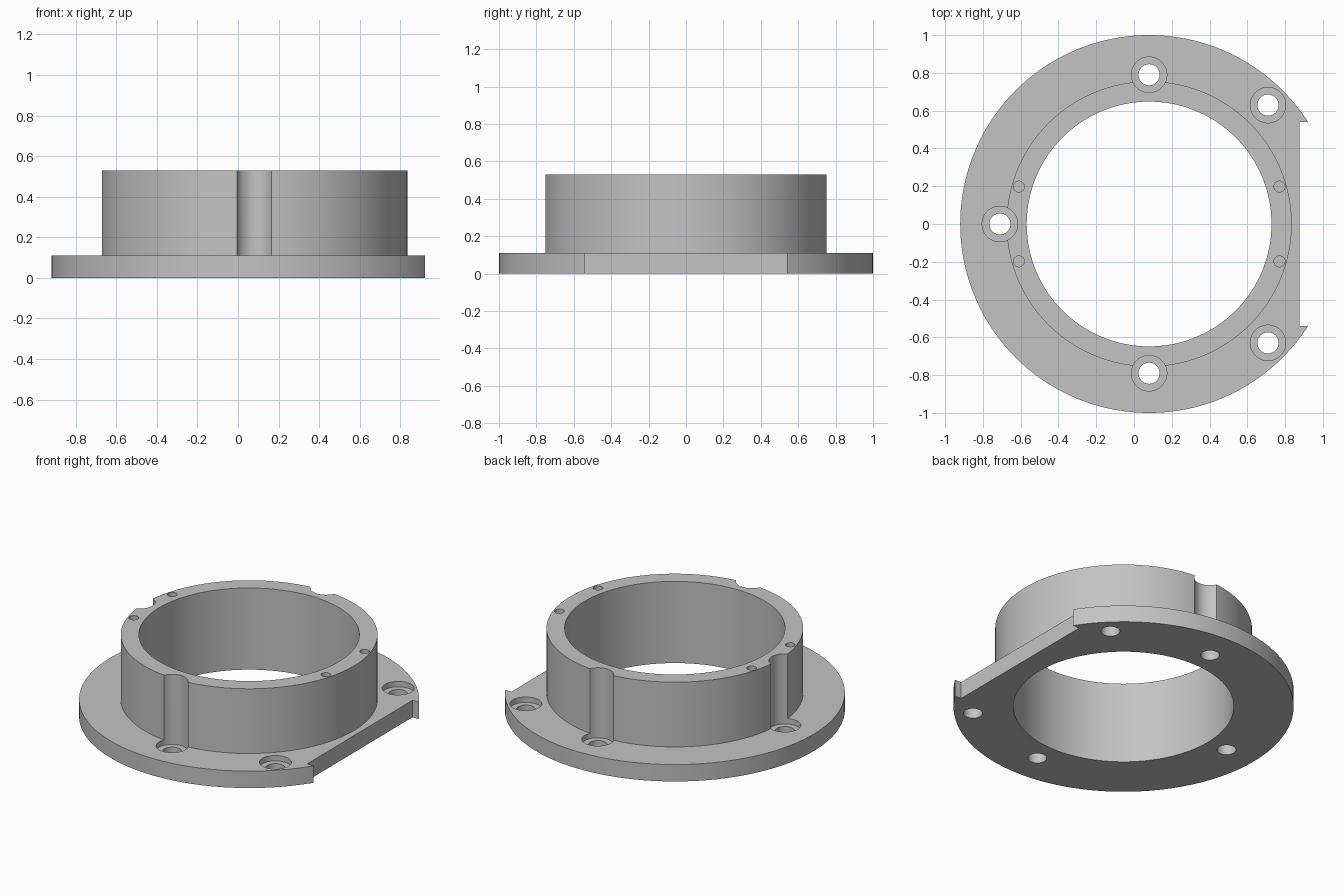
import bpy, bmesh
from math import radians, sin, cos, pi
from mathutils import Vector

cube = bpy.data.objects.get("Cube")
if cube:
    bpy.data.objects.remove(cube)

CX = 0.08              # ring axis
FLANGE_TOP, TOP = 0.11, 0.53

metal = bpy.data.materials.new("plain grey")
grey = (0.55, 0.55, 0.55, 1)
metal.diffuse_color = grey
metal.use_nodes = True
metal.node_tree.nodes["Principled BSDF"].inputs["Base Color"].default_value = grey


def add_object(name, bm):
    bmesh.ops.recalc_face_normals(bm, faces=bm.faces)
    mesh = bpy.data.meshes.new(name)
    bm.to_mesh(mesh)
    bm.free()
    mesh.materials.append(metal)
    obj = bpy.data.objects.new(name, mesh)
    bpy.context.collection.objects.link(obj)
    return obj


def lathe(name, profile, center, steps):
    """Revolve a closed (radius, z) profile about a vertical axis."""
    bm = bmesh.new()
    verts = [bm.verts.new((r, 0, z)) for r, z in profile]
    edges = [bm.edges.new((verts[i - 1], verts[i])) for i in range(len(verts))
             if profile[i - 1][0] + profile[i][0] > 0]
    bmesh.ops.spin(bm, geom=verts + edges, cent=(0, 0, 0), axis=(0, 0, 1),
                   angle=2 * pi, steps=steps, use_merge=True)
    bmesh.ops.remove_doubles(bm, verts=bm.verts, dist=1e-5)
    bmesh.ops.translate(bm, verts=bm.verts, vec=(*center, 0))
    return add_object(name, bm)


def cut(target, cutter):
    cutter.hide_render = True
    mod = target.modifiers.new("cut", 'BOOLEAN')
    mod.operation, mod.solver, mod.object = 'DIFFERENCE', 'EXACT', cutter
    bpy.context.view_layer.objects.active = target
    bpy.ops.object.modifier_apply(modifier=mod.name)
    bpy.data.objects.remove(cutter)


# Flange and collar in one turned body
body = lathe("flanged_collar",
             [(0.648, 0), (1, 0), (1, FLANGE_TOP), (0.755, FLANGE_TOP),
              (0.755, TOP), (0.648, TOP)], (CX, 0), 160)

# Counterbored bolt holes; the wide part also scoops the collar wall
seat = FLANGE_TOP - 0.035
bolt = [(0, -0.1), (0.056, -0.1), (0.056, seat), (0.094, seat),
        (0.094, TOP + 0.1), (0, TOP + 0.1)]
for radius, angle in ((0.79, 90), (0.79, 180), (0.79, 270), (0.89, 45), (0.89, -45)):
    a = radians(angle)
    cut(body, lathe("bolt_cutter", bolt, (CX + radius * cos(a), radius * sin(a)), 48))

# Small blind screw holes in the collar rim
screw = [(0, 0.3), (0.029, 0.3), (0.029, TOP + 0.1), (0, TOP + 0.1)]
for sx in (-1, 1):
    for sy in (-1, 1):
        cut(body, lathe("screw_cutter", screw, (CX + sx * 0.69, sy * 0.198), 24))

# Flat notch on the left side of the flange
bm = bmesh.new()
bmesh.ops.create_cube(bm, size=1)
bmesh.ops.scale(bm, verts=bm.verts, vec=(0.4, 1.08, 0.6))
bmesh.ops.translate(bm, verts=bm.verts, vec=Vector((0.875 + 0.2, 0, 0.1)))
cut(body, add_object("notch_cutter", bm))

# Smooth round walls, crisp edges
bpy.ops.object.select_all(action='DESELECT')
body.select_set(True)
bpy.context.view_layer.objects.active = body
bpy.ops.object.shade_smooth_by_angle(angle=radians(30))
